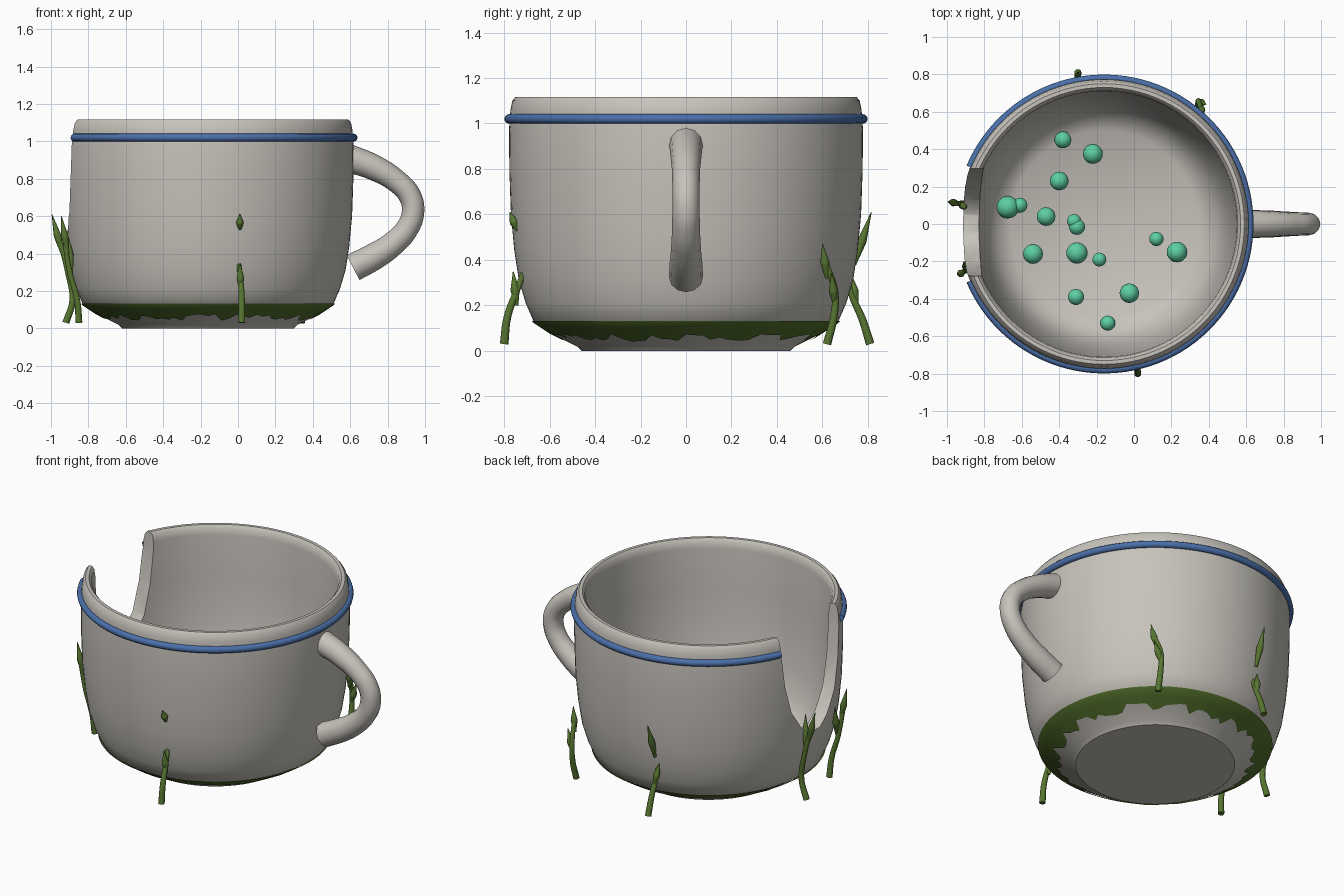
import bpy, bmesh, math, random
from mathutils import Vector

random.seed(4)
cube = bpy.data.objects.get("Cube")
if cube:
    bpy.data.objects.remove(cube, do_unlink=True)

CX = -0.16  # axis of the cup body
SEG = 96


def material(name, rgb):
    m = bpy.data.materials.new(name)
    m.use_nodes = True
    m.diffuse_color = (*rgb, 1)
    m.node_tree.nodes["Principled BSDF"].inputs["Base Color"].default_value = (*rgb, 1)
    return m


CLAY = material("pale clay", (0.57, 0.545, 0.5))
BLUE = material("blue glaze", (0.07, 0.16, 0.40))
MOSS = material("moss green", (0.085, 0.16, 0.025))
VINE = material("vine green", (0.095, 0.18, 0.03))
TEAL = material("teal bubble", (0.11, 0.62, 0.37))


def activate(ob):
    bpy.ops.object.select_all(action="DESELECT")
    ob.select_set(True)
    bpy.context.view_layer.objects.active = ob


def finish(name, bm, mat, angle=40):
    me = bpy.data.meshes.new(name)
    bm.to_mesh(me)
    bm.free()
    ob = bpy.data.objects.new(name, me)
    bpy.context.collection.objects.link(ob)
    if mat:
        me.materials.append(mat)
    activate(ob)
    bpy.ops.object.shade_smooth_by_angle(angle=math.radians(angle))
    return ob


def tube(name, paths, mat, bevel, kind="BEZIER"):
    """Round tube along each path of (point, radius factor) pairs."""
    cu = bpy.data.curves.new(name, "CURVE")
    cu.dimensions = "3D"
    cu.bevel_depth = bevel
    cu.bevel_resolution = 4
    cu.resolution_u = 8
    cu.use_fill_caps = True
    for path in paths:
        sp = cu.splines.new(kind)
        pts = sp.bezier_points if kind == "BEZIER" else sp.points
        pts.add(len(path) - 1)
        for p, (co, rad) in zip(pts, path):
            p.radius = rad
            if kind == "BEZIER":
                p.co = co
                p.handle_left_type = p.handle_right_type = "AUTO"
            else:
                p.co = (*co, 1)
    ob = bpy.data.objects.new(name, cu)
    bpy.context.collection.objects.link(ob)
    cu.materials.append(mat)
    activate(ob)
    bpy.ops.object.convert(target="MESH")
    bpy.ops.object.shade_smooth_by_angle(angle=math.radians(50))
    return ob


# Cup body: one closed profile spun around the axis
outer = [(0.46, 0.0), (0.48, 0.02), (0.58, 0.07), (0.67, 0.13), (0.705, 0.21),
         (0.735, 0.31), (0.755, 0.44), (0.77, 0.6), (0.777, 0.8), (0.778, 0.98),
         (0.772, 1.06), (0.764, 1.1)]
inner = [(0.75, 1.117), (0.73, 1.117), (0.715, 1.1), (0.71, 1.06), (0.703, 0.8),
         (0.69, 0.6), (0.665, 0.4), (0.63, 0.25), (0.58, 0.16), (0.5, 0.11)]
profile = [(0, 0)] + outer + inner + [(0, 0.1)]
bm = bmesh.new()
vs = [bm.verts.new((r + CX, 0, z)) for r, z in profile]
edges = [bm.edges.new(pair) for pair in zip(vs, vs[1:])]
bmesh.ops.spin(bm, geom=vs + edges, cent=(CX, 0, 0), axis=(0, 0, 1),
               angle=math.tau, steps=SEG)
bmesh.ops.remove_doubles(bm, verts=bm.verts, dist=0.0005)
bmesh.ops.recalc_face_normals(bm, faces=bm.faces)
body = finish("cup_body", bm, CLAY)

# Broken notch: ragged U-shaped prism cut out of the wall
side = [(0.3, 1.3), (0.295, 1.0), (0.27, 0.8), (0.22, 0.62), (0.13, 0.49), (0.05, 0.435)]
outline = side + [(-y * random.uniform(0.92, 1.0), z) for y, z in reversed(side)]
bm = bmesh.new()
face = bm.faces.new([bm.verts.new((-1.2, y, z)) for y, z in outline])
ext = bmesh.ops.extrude_face_region(bm, geom=[face])
bmesh.ops.translate(bm, vec=(0.7, 0, 0),
                    verts=[g for g in ext["geom"] if isinstance(g, bmesh.types.BMVert)])
bmesh.ops.recalc_face_normals(bm, faces=bm.faces)
cutter = finish("notch_cutter", bm, None)
cutter.hide_render = True
mod = body.modifiers.new("notch", "BOOLEAN")
mod.operation = "DIFFERENCE"
mod.solver = "EXACT"
mod.object = cutter
activate(body)
bpy.ops.object.modifier_apply(modifier=mod.name)
bpy.data.objects.remove(cutter, do_unlink=True)
bpy.ops.object.shade_smooth_by_angle(angle=math.radians(40))


# Moss band around the foot with a ragged lower edge
def wall_radius(z):
    for (r0, z0), (r1, z1) in zip(outer, outer[1:]):
        if z <= z1:
            return r0 + (r1 - r0) * (z - z0) / (z1 - z0)


bm = bmesh.new()
columns = []
for i in range(SEG):
    a = math.tau * i / SEG
    col = []
    for z in (0.136, 0.128, 0.1, random.uniform(0.045, 0.08)):
        r = wall_radius(z) + 0.005
        col.append(bm.verts.new((CX + r * math.cos(a), r * math.sin(a), z - 0.004)))
    columns.append(col)
for a, b in zip(columns, columns[1:] + columns[:1]):
    for k in range(3):
        bm.faces.new((a[k], a[k + 1], b[k + 1], b[k]))
bmesh.ops.recalc_face_normals(bm, faces=bm.faces)
finish("moss_band", bm, MOSS)

# Blue rim ring, open at the notch
gap = math.radians(23)
arc = [-math.pi + gap + (math.tau - 2 * gap) * i / SEG for i in range(SEG + 1)]
tube("rim_ring", [[((CX + 0.778 * math.cos(a), 0.778 * math.sin(a), 1.02), 1) for a in arc]],
     BLUE, 0.021, "POLY")

# Handle, thicker at both ends
bow = [(0.59, 0.91, 1.25), (0.72, 0.863, 1.15), (0.85, 0.785, 1.02), (0.918, 0.71, 1),
       (0.936, 0.625, 1), (0.905, 0.535, 1.02), (0.82, 0.445, 1.1), (0.73, 0.385, 1.2),
       (0.615, 0.325, 1.25)]
tube("handle", [[((x, 0, z), w) for x, z, w in bow]], CLAY, 0.06)

# Vines: stem points, then leaves as (base, tip)
vines = {
    "front": ([(0.02, -0.80, 0.03), (0.02, -0.785, 0.15), (0.015, -0.75, 0.25), (0.005, -0.715, 0.34)],
              [((0.015, -0.745, 0.2), (0.01, -0.76, 0.35)), ((0.01, -0.74, 0.53), (0.01, -0.775, 0.61))]),
    "right_front": ([(-0.85, -0.23, 0.03), (-0.86, -0.24, 0.15), (-0.9, -0.25, 0.3), (-0.925, -0.26, 0.45)],
                    [((-0.91, -0.26, 0.4), (-0.945, -0.27, 0.6)), ((-0.89, -0.25, 0.3), (-0.91, -0.2, 0.5))]),
    "right_back": ([(-0.92, 0.1, 0.03), (-0.885, 0.1, 0.15), (-0.91, 0.11, 0.3), (-0.95, 0.11, 0.46)],
                   [((-0.94, 0.11, 0.4), (-0.995, 0.12, 0.61)), ((-0.92, 0.11, 0.36), (-0.9, 0.08, 0.56))]),
    "back": ([(-0.3, 0.81, 0.03), (-0.3, 0.775, 0.14), (-0.3, 0.735, 0.23), (-0.3, 0.71, 0.3)],
             [((-0.3, 0.75, 0.2), (-0.32, 0.725, 0.34)), ((-0.3, 0.74, 0.38), (-0.3, 0.815, 0.61))]),
    "left_back": ([(0.34, 0.62, 0.03), (0.345, 0.65, 0.15), (0.345, 0.655, 0.26), (0.36, 0.61, 0.4)],
                  [((0.35, 0.62, 0.32), (0.375, 0.6, 0.47)), ((0.34, 0.655, 0.2), (0.385, 0.64, 0.34))]),
}
for name, (stem, leaves) in vines.items():
    paths = [[(p, 1.1 - 0.12 * i) for i, p in enumerate(stem)]]
    for base, tip in leaves:
        mid = Vector(base).lerp(Vector(tip), 0.45)
        paths.append([(base, 0.5), (mid, 1.2), (tip, 0.1)])
    tube(name + "_vine", paths, VINE, 0.017)

# Bubbles resting on the floor inside: x, y, radius
bubbles = [(-.38, .45, .045), (-.22, .375, .053), (-.4, .23, .05), (-.61, .1, .04),
           (-.675, .09, .06), (-.47, .04, .05), (-.32, .015, .038), (-.305, -.015, .043),
           (-.54, -.16, .053), (-.305, -.155, .057), (-.185, -.19, .037), (.12, -.08, .038),
           (.23, -.15, .055), (-.31, -.39, .043), (-.025, -.37, .052), (-.14, -.53, .04)]
for i, (x, y, r) in enumerate(bubbles):
    bm = bmesh.new()
    bmesh.ops.create_uvsphere(bm, u_segments=20, v_segments=12, radius=r)
    bmesh.ops.translate(bm, verts=bm.verts, vec=(x, y, 0.145))
    finish(f"bubble_{i + 1}", bm, TEAL)
